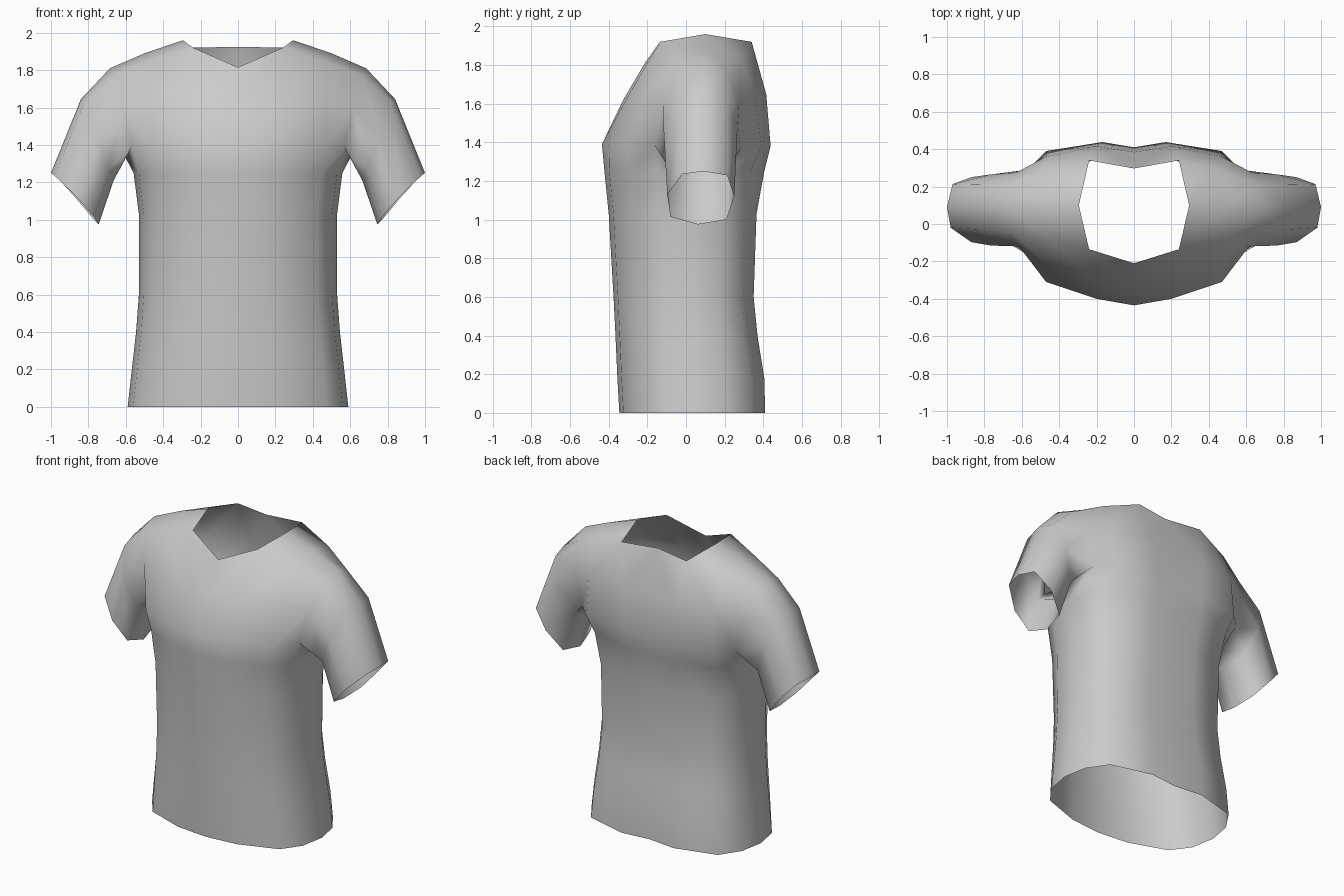
import bpy, bmesh

if "Cube" in bpy.data.objects:
    bpy.data.objects.remove(bpy.data.objects["Cube"])

bm = bmesh.new()


def ring(points):
    return [bm.verts.new(p) for p in points]


def bridge(a, b, closed=False):
    n = len(a)
    for i in range(n if closed else n - 1):
        j = (i + 1) % n
        bm.faces.new((a[i], a[j], b[j], b[i]))


# Body: half cross-section from centre front round the side to centre back
SECTION = [(0, -1), (.37, -.94), (.8, -.68), (.95, -.33), (1, .12),
           (.95, .5), (.8, .82), (.33, 1), (0, .95)]
# height, half width, front depth, back depth
LEVELS = [(0, .59, .345, .41), (.18, .57, .355, .405), (.4, .545, .365, .37),
          (.6, .53, .375, .35), (1.03, .53, .40, .365), (1.25, .558, .422, .405)]
rows = []
for z, w, front, back in LEVELS:
    rows.append(ring([(w * x, y * (front if y < 0 else back), z) for x, y in SECTION]))

# Armhole ring: top, round the front, underarm, round the back
arm = ring([(.685, .09, 1.81), (.66, -.04, 1.77), (.615, -.12, 1.6), (.57, -.165, 1.39),
            (.6, .07, 1.33), (.57, .29, 1.38), (.63, .275, 1.6), (.66, .21, 1.77)])

# Chest row, joined to the lower armhole
chest_front = ring([(0, -.435, 1.39), (.2, -.40, 1.39), (.47, -.31, 1.39)])
chest_back = ring([(.47, .39, 1.38), (.17, .438, 1.38), (0, .41, 1.38)])
rows.append(chest_front + arm[3:6] + chest_back)
for low, high in zip(rows, rows[1:]):
    bridge(low, high)

# Upper chest and upper back
upper_front = ring([(0, -.325, 1.62), (.22, -.305, 1.63), (.46, -.225, 1.63)])
upper_back = ring([(.47, .36, 1.64), (.2, .415, 1.65), (0, .385, 1.65)])
bridge(chest_front + [arm[3]], upper_front + [arm[2]])
bridge([arm[5]] + chest_back, [arm[6]] + upper_back)

# Neckline and shoulder yoke
neck = ring([(0, -.21, 1.815), (.24, -.135, 1.92), (.295, .1, 1.96),
             (.24, .34, 1.92), (0, .297, 1.925)])
yoke = ring([(.47, -.08, 1.845), (.5, .1, 1.89), (.48, .28, 1.845)])
bridge(upper_front + [arm[2]], [neck[0], neck[1], yoke[0], arm[1]])
bridge([arm[6]] + upper_back, [arm[7], yoke[2], neck[3], neck[4]])
bridge(neck[1:4], yoke)
bridge(yoke, [arm[1], arm[0], arm[7]])

# Sleeve: middle ring and cuff
middle = ring([(.84, .09, 1.645), (.825, -.03, 1.62), (.765, -.115, 1.45), (.69, -.09, 1.27),
               (.665, .07, 1.21), (.69, .225, 1.26), (.765, .265, 1.45), (.825, .21, 1.62)])
cuff = ring([(1, .09, 1.25), (.98, -.02, 1.235), (.87, -.097, 1.13), (.77, -.08, 1.015),
             (.745, .06, .975), (.77, .21, 1.0), (.87, .25, 1.12), (.97, .213, 1.23)])
bridge(arm, middle, True)
bridge(middle, cuff, True)

bmesh.ops.recalc_face_normals(bm, faces=bm.faces)
mesh = bpy.data.meshes.new("t_shirt")
bm.to_mesh(mesh)
bm.free()
mesh.shade_smooth()
shirt = bpy.data.objects.new("t_shirt", mesh)
bpy.context.collection.objects.link(shirt)

# Mirror to the other side
mirror = shirt.modifiers.new("mirror", 'MIRROR')
mirror.use_clip = True
